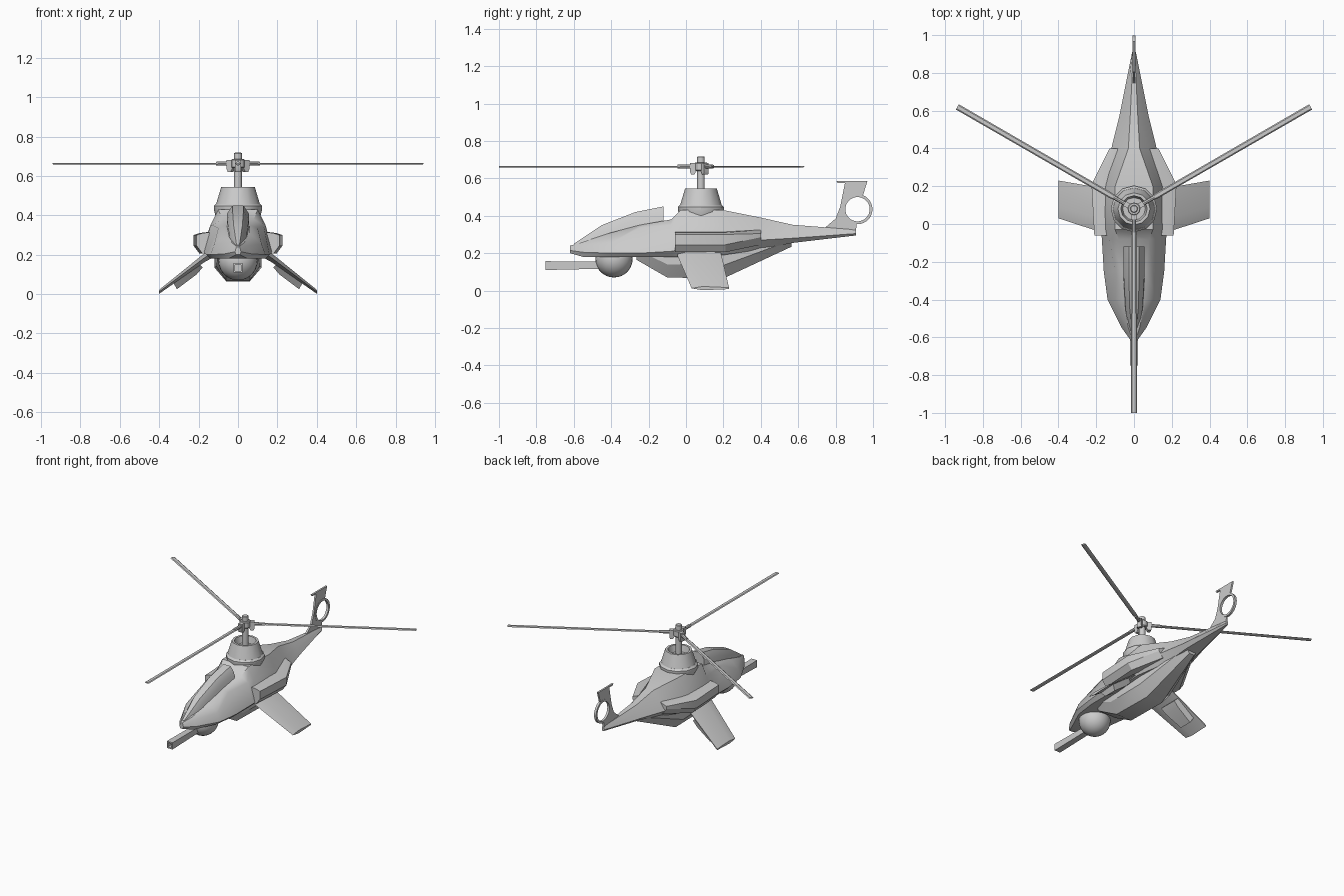
import bpy, bmesh
from math import sin, cos, pi, radians
from mathutils import Matrix, Vector

cube = bpy.data.objects.get("Cube")
if cube:
    bpy.data.objects.remove(cube, do_unlink=True)

grey = bpy.data.materials.new("light grey")
grey.use_nodes = True
colour = (.6, .6, .6, 1)
grey.diffuse_color = colour
grey.node_tree.nodes["Principled BSDF"].inputs["Base Color"].default_value = colour

MAST_Y = .08


def finish(name, bm, mirror=False, smooth=30):
    """Turn a bmesh into a named, shaded object."""
    bmesh.ops.remove_doubles(bm, verts=bm.verts, dist=.0001)
    bmesh.ops.recalc_face_normals(bm, faces=bm.faces)
    mesh = bpy.data.meshes.new(name)
    bm.to_mesh(mesh)
    bm.free()
    mesh.materials.append(grey)
    obj = bpy.data.objects.new(name, mesh)
    bpy.context.collection.objects.link(obj)
    if mirror:
        modifier = obj.modifiers.new("Mirror", "MIRROR")
        modifier.use_mirror_merge = False
    bpy.ops.object.select_all(action="DESELECT")
    obj.select_set(True)
    bpy.context.view_layer.objects.active = obj
    bpy.ops.object.shade_smooth_by_angle(angle=radians(smooth))
    return obj


def loft(name, sections, mirror=False, turn=None, smooth=30, capped=True):
    """Bridge a row of closed cross-sections and cap both ends."""
    bm = bmesh.new()
    rings = [[bm.verts.new(point) for point in section] for section in sections]
    for a, b in zip(rings, rings[1:]):
        for i in range(len(a)):
            j = (i + 1) % len(a)
            bm.faces.new((a[i], a[j], b[j], b[i]))
    if capped:
        bm.faces.new(rings[0])
        bm.faces.new(rings[-1])
    if turn:
        bm.transform(turn)
    return finish(name, bm, mirror, smooth)


def symmetric(y, half):
    """Full cross-section at y from (x, z) points on the left half, bottom to top."""
    return [(x, y, z) for x, z in half] + [(-x, y, z) for x, z in reversed(half)]


def rectangle(y, half_width, low, high):
    return symmetric(y, [(half_width, low), (half_width, high)])


def lathe(name, profile, sides, centre_y=MAST_Y, smooth=30):
    """Spin (radius, z) points around a vertical axis."""
    sections = [[(r * cos(2 * pi * k / sides), centre_y + r * sin(2 * pi * k / sides), z)
                 for k in range(sides)] for r, z in profile]
    return loft(name, sections, smooth=smooth)


# Fuselage: y, bottom z and width, side z and width, shoulder z and width, top z and width
hull = [
    (-.62, .2, .01, .215, .015, .235, .01, .24, .005),
    (-.55, .18, .05, .205, .065, .245, .045, .26, .03),
    (-.4, .18, .12, .2, .14, .255, .12, .31, .06),
    (-.25, .18, .14, .2, .16, .335, .1, .35, .06),
    (-.08, .18, .14, .21, .17, .35, .13, .38, .08),
    (-.03, .18, .14, .22, .175, .35, .14, .43, .1),
    (.2, .19, .14, .25, .175, .34, .14, .43, .1),
    (.4, .22, .07, .27, .12, .33, .08, .39, .03),
    (.57, .255, .05, .28, .078, .315, .05, .352, .02),
    (.91, .295, .005, .305, .01, .32, .008, .325, .004),
]
loft("fuselage", [symmetric(y, [(wb, zb), (wm, zm), (ws, zs), (wt, zt)])
                  for y, zb, wb, zm, wm, zs, ws, zt, wt in hull], smooth=40)

# Narrow raised canopy with an upright rear face
canopy = [(-.6, .015, .25), (-.45, .045, .35), (-.27, .055, .42), (-.12, .055, .45)]
loft("canopy", [symmetric(y, [(w + .005, .22), (w, top - .04), (w * .5, top)])
                for y, w, top in canopy], smooth=40)

# Belly keel, deepest under the wings
keel = [(-.265, .07, .165, .1), (-.1, .06, .07, .11),
        (.2, .06, .065, .12), (.565, .02, .235, .045)]
loft("belly", [symmetric(y, [(w, low), (wide, min(low + .07, .27)), (wide, .29 if y > .5 else .22)])
               for y, w, low, wide in keel])

# Side sponsons
pods = [(-.06, .21, .225, .31), (.21, .225, .225, .31), (.4, .13, .265, .315)]
loft("sponsons", [[(.08, y, low - .02), (x - .03, y, low - .02), (x, y, low + .02),
                   (x, y, high - .01), (x - .03, y, high), (.08, y, high + .01)]
                  for y, x, low, high in pods], mirror=True)


# Drooping stub wings with a thicker panel below
def wing_section(x, z, front, back, thick):
    mid = front + (back - front) * .3
    return [(x, front, z), (x, mid, z + thick / 2), (x, back, z + .004),
            (x, back, z - .004), (x, mid, z - thick / 2)]


loft("wings", [wing_section(.12, .215, -.05, .18, .05),
               wing_section(.17, .185, -.045, .19, .045),
               wing_section(.4, .012, .03, .23, .02)], mirror=True, smooth=50)
loft("wing_panels", [[(x, front, z), (x, .19, z), (x - .02, .18, z - drop), (x - .02, front + .03, z - drop)]
                     for x, z, front, drop in [(.2, .155, .02, .02), (.23, .135, .03, .035),
                                               (.33, .06, .06, .035)]], mirror=True)

# Chin turret and square hollow gun
bm = bmesh.new()
bmesh.ops.create_uvsphere(bm, u_segments=24, v_segments=14, radius=.1,
                          matrix=Matrix.Translation((0, -.385, .17)))
finish("turret", bm, smooth=40)
loft("gun_barrel", [rectangle(-.4, .02, .118, .155), rectangle(-.75, .022, .11, .157),
                    rectangle(-.75, .014, .118, .149), rectangle(-.68, .014, .118, .149)])

# Mast fairing: collar, open cone and inner floor
lathe("mast_collar", [(.115, .4), (.123, .43), (.123, .447), (.112, .458)], 12)
lathe("mast_fairing", [(.112, .455), (.085, .545), (.07, .545), (.06, .5)], 12)

# Rotor mast and hub
lathe("rotor_mast", [(.02, .48), (.02, .715), (.016, .718)], 16)
lathe("rotor_hub", [(.03, .64), (.034, .645), (.034, .68), (.03, .685)], 12)

# Three blades, each with a grip and a clevis
for number, angle in enumerate((0, 120, 240)):
    place = Matrix.Translation((0, MAST_Y, .663)) @ Matrix.Rotation(radians(angle), 4, "Z")
    name = ("front", "left", "right")[number]
    loft(name + "_blade", [symmetric(-r, [(w * .6, -.004), (w, -.001), (w * .6, .004)])
                           for r, w in ((.1, .009), (.14, .015), (1.08, .016))], turn=place)
    loft(name + "_grip", [[(.011 * cos(pi * k / 4), -r, .011 * sin(pi * k / 4)) for k in range(8)]
                          for r in (.02, .125)], turn=place)
    loft(name + "_clevis", [rectangle(-r, .014, -low, .018)
                            for r, low in ((.025, .025), (.035, .042), (.052, .042), (.058, .03))],
         turn=place)

# Tail ring
ring_y, ring_z = .917, .435


def ring_point(radius, degrees):
    a = radians(degrees)
    return ring_y + radius * cos(a), ring_z + radius * sin(a)


ring = []
for k in range(33):
    ring.append([(x, *ring_point(r, k * 360 / 32))
                 for x, r in ((-.008, .08), (.008, .08), (.008, .065), (-.008, .065))])
loft("tail_ring", ring, capped=False)

# Swept tail fin wrapping the front of the ring
outline = [(.91, .32), (.73, .325), (.8, .385), (.825, .45), (.85, .575),
           (.81, .575), (.805, .585), (.97, .585), (.945, .505)]
outline += [ring_point(.072, a) for a in range(70, 280, 15)]
loft("tail_fin", [[(x, y, z) for y, z in outline] for x in (-.006, .006)])
